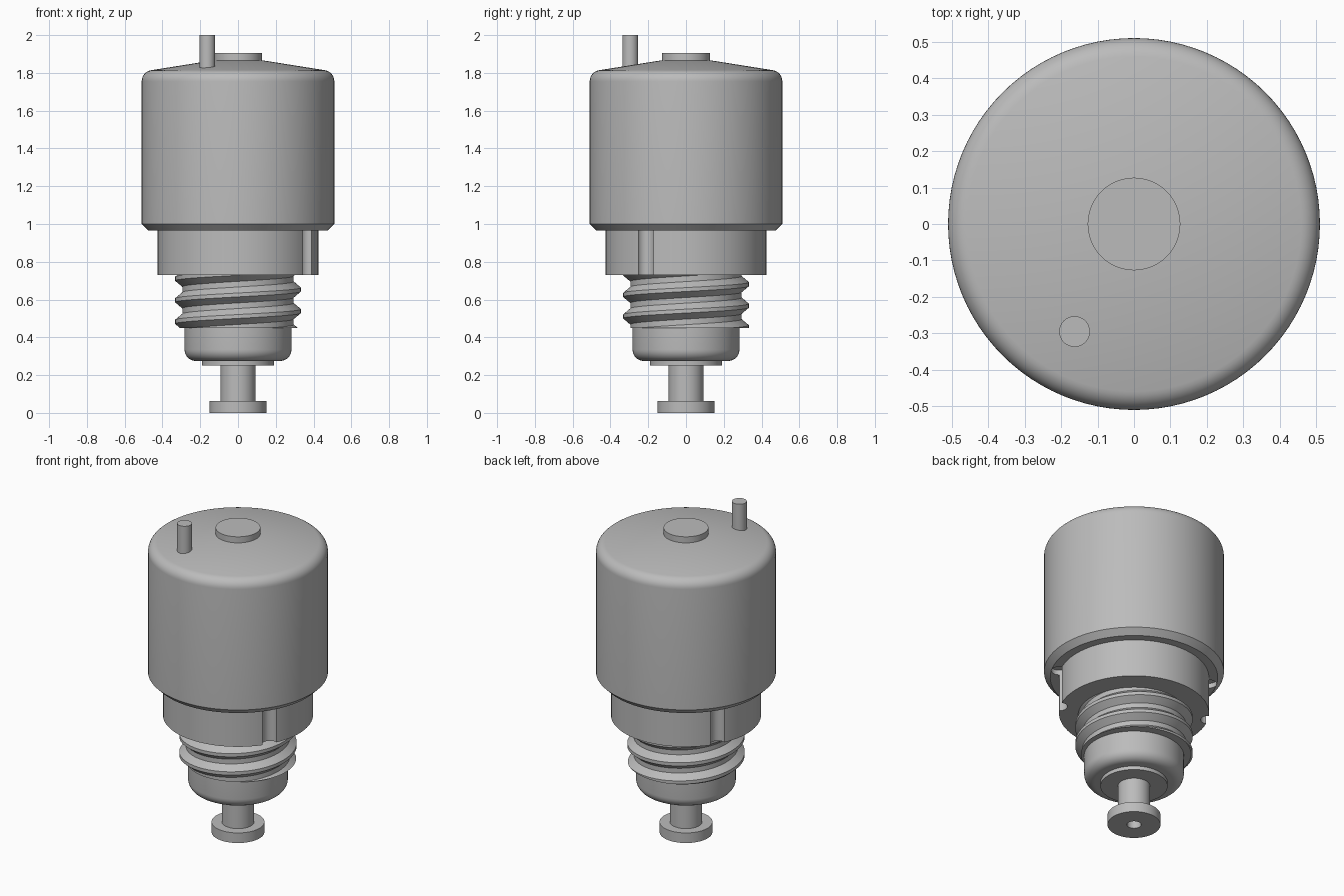
import bpy, bmesh
from math import sin, cos, pi, radians
from mathutils import Matrix, Vector

cube = bpy.data.objects.get("Cube")
if cube:
    bpy.data.objects.remove(cube, do_unlink=True)

grey = bpy.data.materials.new("plain grey")
grey.use_nodes = True
COLOUR = (0.5, 0.5, 0.5, 1)
grey.diffuse_color = COLOUR
grey.node_tree.nodes["Principled BSDF"].inputs["Base Color"].default_value = COLOUR

SEGMENTS = 96


def finish(bm, name):
    bmesh.ops.recalc_face_normals(bm, faces=bm.faces)
    mesh = bpy.data.meshes.new(name)
    bm.to_mesh(mesh)
    bm.free()
    mesh.materials.append(grey)
    obj = bpy.data.objects.new(name, mesh)
    bpy.context.collection.objects.link(obj)
    return obj


def select(obj):
    bpy.ops.object.select_all(action='DESELECT')
    obj.select_set(True)
    bpy.context.view_layer.objects.active = obj


def smooth(obj, angle=25):
    select(obj)
    bpy.ops.object.shade_smooth_by_angle(angle=radians(angle))


def lathe(name, profile, centre=(0, 0), segments=SEGMENTS):
    """Spin (radius, height) points about a vertical axis."""
    bm = bmesh.new()
    verts = [bm.verts.new((r, 0, z)) for r, z in profile]
    edges = [bm.edges.new(pair) for pair in zip(verts, verts[1:])]
    bmesh.ops.spin(bm, geom=verts + edges, cent=(0, 0, 0), axis=(0, 0, 1),
                   angle=2 * pi, steps=segments)
    bmesh.ops.remove_doubles(bm, verts=bm.verts, dist=1e-5)
    bmesh.ops.translate(bm, verts=bm.verts, vec=(*centre, 0))
    return finish(bm, name)


def drum(name, radius, bottom, top, **options):
    return lathe(name, [(0, bottom), (radius, bottom), (radius, top), (0, top)], **options)


def arc(r, z, radius, start, end, steps=8):
    angles = [radians(start + (end - start) * i / steps) for i in range(steps + 1)]
    return [(r + radius * cos(a), z + radius * sin(a)) for a in angles]


# Main housing: chamfered base, rounded shoulder and shallow cone lid
housing = lathe("housing", [(0, 0.965), (0.475, 0.965), (0.51, 1.0)]
                + arc(0.45, 1.755, 0.06, 0, 81) + [(0, 1.887)])
collar = drum("collar", 0.425, 0.73, 0.97)

# Two opposite round key slots through the collar and into the housing base
for angle in (radians(-30), radians(150)):
    cutter = drum("slot_cutter", 0.046, 0.6, 0.995,
                  centre=(0.43 * cos(angle), 0.43 * sin(angle)), segments=32)
    cutter.hide_render = True
    for part in (housing, collar):
        select(part)
        cut = part.modifiers.new("slot", 'BOOLEAN')
        cut.operation = 'DIFFERENCE'
        cut.solver = 'EXACT'
        cut.object = cutter
        bpy.ops.object.modifier_apply(modifier=cut.name)
    bpy.data.objects.remove(cutter, do_unlink=True)

# Lid fittings
cap = drum("top_button", 0.127, 1.85, 1.905)
pin = drum("top_pin", 0.042, 1.8, 2.0, centre=(-0.163, -0.295), segments=48)

# Lower barrel, retaining plate, and plunger with a centre hole in its foot
barrel = lathe("lower_barrel", [(0, 0.275)] + arc(0.223, 0.335, 0.06, -90, 0)
               + [(0.283, 0.46), (0, 0.46)])
plate = drum("retaining_plate", 0.19, 0.252, 0.29)
plunger = lathe("plunger", [(0, 0.12), (0.04, 0.12), (0.04, 0), (0.15, 0), (0.15, 0.063),
                            (0.092, 0.063), (0.092, 0.27), (0, 0.27)])


# Right-handed helical thread, trimmed flat at both ends
def make_thread(pitch=0.114, crest_height=0.539, root=0.295, crest=0.333):
    tooth = [(-0.09, crest), (0.09, crest), (0.37, root), (0.63, root)]
    rows = [(k + f, r) for k in range(-4, 4) for f, r in tooth]
    bm = bmesh.new()
    grid = []
    for i in range(SEGMENTS + 1):
        a = 2 * pi * i / SEGMENTS
        grid.append([bm.verts.new((r * cos(a), r * sin(a),
                                   crest_height + pitch * (t + i / SEGMENTS)))
                     for t, r in rows])
    for left, right in zip(grid, grid[1:]):
        for j in range(len(rows) - 1):
            bm.faces.new((left[j], right[j], right[j + 1], left[j + 1]))
    bmesh.ops.remove_doubles(bm, verts=bm.verts, dist=1e-5)
    for height, direction in ((0.45, -1), (0.74, 1)):
        bmesh.ops.bisect_plane(bm, geom=bm.verts[:] + bm.edges[:] + bm.faces[:],
                               plane_co=(0, 0, height), plane_no=(0, 0, direction),
                               clear_outer=True)
    bmesh.ops.holes_fill(bm, edges=[e for e in bm.edges if e.is_boundary], sides=0)
    return finish(bm, "screw_thread")


thread = make_thread()

for part in (housing, collar, cap, pin, barrel, plate, plunger, thread):
    smooth(part)
